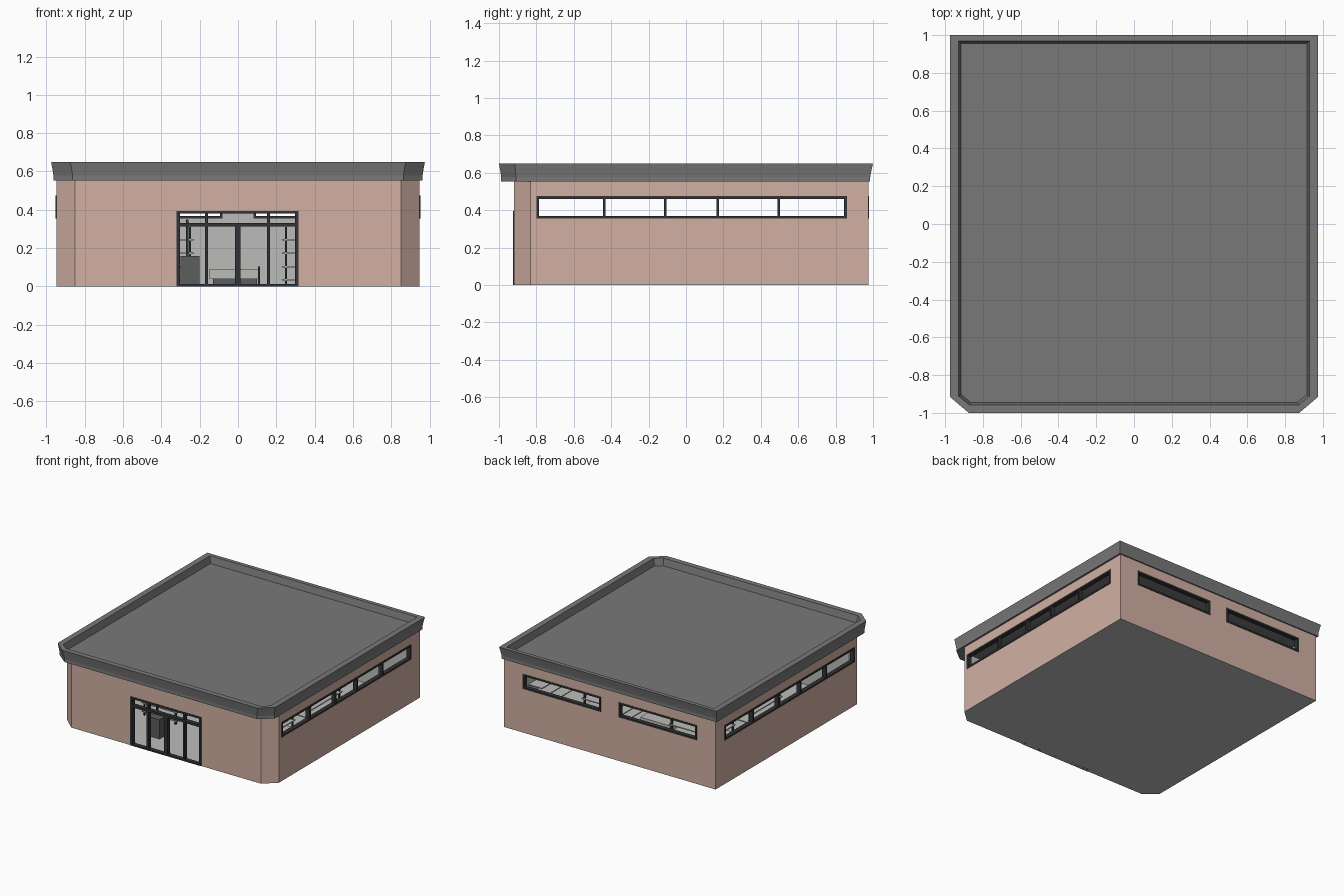
import bpy, bmesh

if "Cube" in bpy.data.objects:
    bpy.data.objects.remove(bpy.data.objects["Cube"])

def mat(name, r, g, b):
    m = bpy.data.materials.new(name)
    m.diffuse_color = (r, g, b, 1)
    m.use_nodes = True
    m.node_tree.nodes["Principled BSDF"].inputs["Base Color"].default_value = m.diffuse_color
    return m

PINK = mat("pink_render", .645, .435, .365)
ROOF = mat("roof_grey", .19, .19, .19)
DARK = mat("dark_frame", .032, .033, .035)
PALE = mat("pale_interior", .50, .50, .49)
GREY = mat("cabinet_grey", .11, .11, .11)

def add(name, bm, *mats):
    bmesh.ops.recalc_face_normals(bm, faces=bm.faces)
    me = bpy.data.meshes.new(name)
    bm.to_mesh(me)
    bm.free()
    for m in mats:
        me.materials.append(m)
    ob = bpy.data.objects.new(name, me)
    bpy.context.collection.objects.link(ob)
    return ob

def boxes(name, m, items):
    """Several boxes (x0, x1, y0, y1, z0, z1) in one object."""
    bm = bmesh.new()
    for x0, x1, y0, y1, z0, z1 in items:
        vs = bmesh.ops.create_cube(bm, size=1)["verts"]
        for v in vs:
            v.co = (x0 if v.co.x < 0 else x1, y0 if v.co.y < 0 else y1,
                    z0 if v.co.z < 0 else z1)
    return add(name, bm, m)

def outline(x, yf, yb, cx, cy):
    """Plan with the two front corners cut off."""
    return [(-x, yb), (-x, yf + cy), (-x + cx, yf), (x - cx, yf), (x, yf + cy), (x, yb)]

def loft(rings, closed=False):
    bm = bmesh.new()
    vr = [[bm.verts.new((x, y, z)) for x, y in pts] for pts, z in rings]
    pairs = list(zip(vr, vr[1:])) + ([(vr[-1], vr[0])] if closed else [])
    for a, b in pairs:
        for i in range(6):
            j = (i + 1) % 6
            bm.faces.new((a[i], a[j], b[j], b[i]))
    if not closed:
        bm.faces.new(vr[0][::-1])
        bm.faces.new(vr[-1])
    return bm

# floor slab
OUT = outline(.948, -.92, .975, .098, .088)
INN = outline(.92, -.892, .947, .085, .075)
add("floor", loft([(OUT, 0), (OUT, .004)]), PALE)

# walls with window and door openings cut through
walls = add("walls", loft([(OUT, .004), (OUT, .556), (INN, .556), (INN, .004)], True), PINK, PALE)
Z0, Z1 = .355, .475
cutter = boxes("opening_cutter", PINK, [
    (-1.2, 1.2, -.80, .86, Z0, Z1),
    (.08, .78, .9, 1.1, Z0, Z1), (-.78, -.08, .9, 1.1, Z0, Z1),
    (-.32, .315, -1.1, -.86, -.05, .395)])
mod = walls.modifiers.new("openings", "BOOLEAN")
mod.operation, mod.solver, mod.object = "DIFFERENCE", "EXACT", cutter
dg = bpy.context.evaluated_depsgraph_get()
cut = bpy.data.meshes.new_from_object(walls.evaluated_get(dg))
walls.modifiers.clear()
walls.data = cut
cut.materials.clear()
cut.materials.append(PINK)
cut.materials.append(PALE)
bpy.data.objects.remove(cutter)
# inner wall faces point towards the centre
for p in cut.polygons:
    inward = p.normal.x * p.center.x + p.normal.y * p.center.y < -.3
    p.material_index = 1 if inward and abs(p.normal.z) < .5 else 0

# roof with flared cornice, parapet and sunken deck
add("roof", loft([
    (outline(.963, -.988, .985, .10, .08), .553),
    (outline(.963, -.988, .985, .10, .08), .578),
    (outline(.967, -.992, .99, .10, .08), .605),
    (outline(.975, -1, 1, .10, .085), .65),
    (outline(.928, -.957, .968, .055, .045), .65),
    (outline(.915, -.944, .955, .05, .04), .595)]), ROOF)

# side window frames, mirrored
T = .014
side = [(-.80, .86, Z0, Z0 + T), (-.80, .86, Z1 - T, Z1)]
side += [(y - T / 2, y + T / 2, Z0, Z1) for y in (-.793, -.437, -.11, .17, .495, .853)]
for s, n in ((1, "right"), (-1, "left")):
    xa, xb = sorted((s * .918, s * .953))
    boxes(n + "_window_frame", DARK, [(xa, xb) + b for b in side])

# rear window frames
for s, n in ((1, "right"), (-1, "left")):
    bars = [(.08, .78, Z0, Z0 + T), (.08, .78, Z1 - T, Z1), (.08, .08 + T, Z0, Z1), (.78 - T, .78, Z0, Z1)]
    boxes(n + "_rear_window_frame", DARK,
          [(*sorted((s * a, s * b)), .944, .979, c, d) for a, b, c, d in bars])

# shop front: frame, mullions, transom and two door leaves
yf = (-.924, -.89)
front = [(-.32, .315, 0, .012), (-.32, .315, .38, .395), (-.32, .315, .312, .33),
         (-.32, -.302, 0, .395), (.297, .315, 0, .395)]
front += [(x - .008, x + .008, 0, .395) for x in (-.165, .16)]
front += [(-.016, .014, 0, .32)]
boxes("shop_front_frame", DARK, [(a, b) + yf + (c, d) for a, b, c, d in front])

# shelving racks either side of the aisle
for s, n in ((1, "right"), (-1, "left")):
    for k, y in enumerate((-.25, .35)):
        boxes(f"{n}_shelves_{k}", PALE, [(*sorted((s * .23, s * .55)), y - .2, y + .2, z, z + .008)
                                        for z in (.03, .10, .17, .24)])
        boxes(f"{n}_shelf_posts_{k}", DARK, [
            (s * x - .006, s * x + .006, y + d - .006, y + d + .006, .004, .31)
            for x in (.25, .53) for d in (-.19, .19)])
    # long wall shelves
    boxes(n + "_wall_shelves", PALE, [(*sorted((s * .80, s * .92)), -.6, .7, z, z + .008)
                                      for z in (.08, .16, .24)])

# sales counter, rail post and entrance cabinet with pole
boxes("counter", PALE, [(-.15, .115, .2, .42, .04, .09)])
boxes("counter_base", GREY, [(-.13, .10, .22, .40, .004, .04)])
boxes("counter_post", DARK, [(.105, .115, .185, .2, .004, .105)])
boxes("entrance_cabinet", GREY, [(-.30, -.20, -.72, -.60, .004, .16)])
boxes("cabinet_pole", DARK, [(-.272, -.258, -.66, -.646, .16, .35)])
